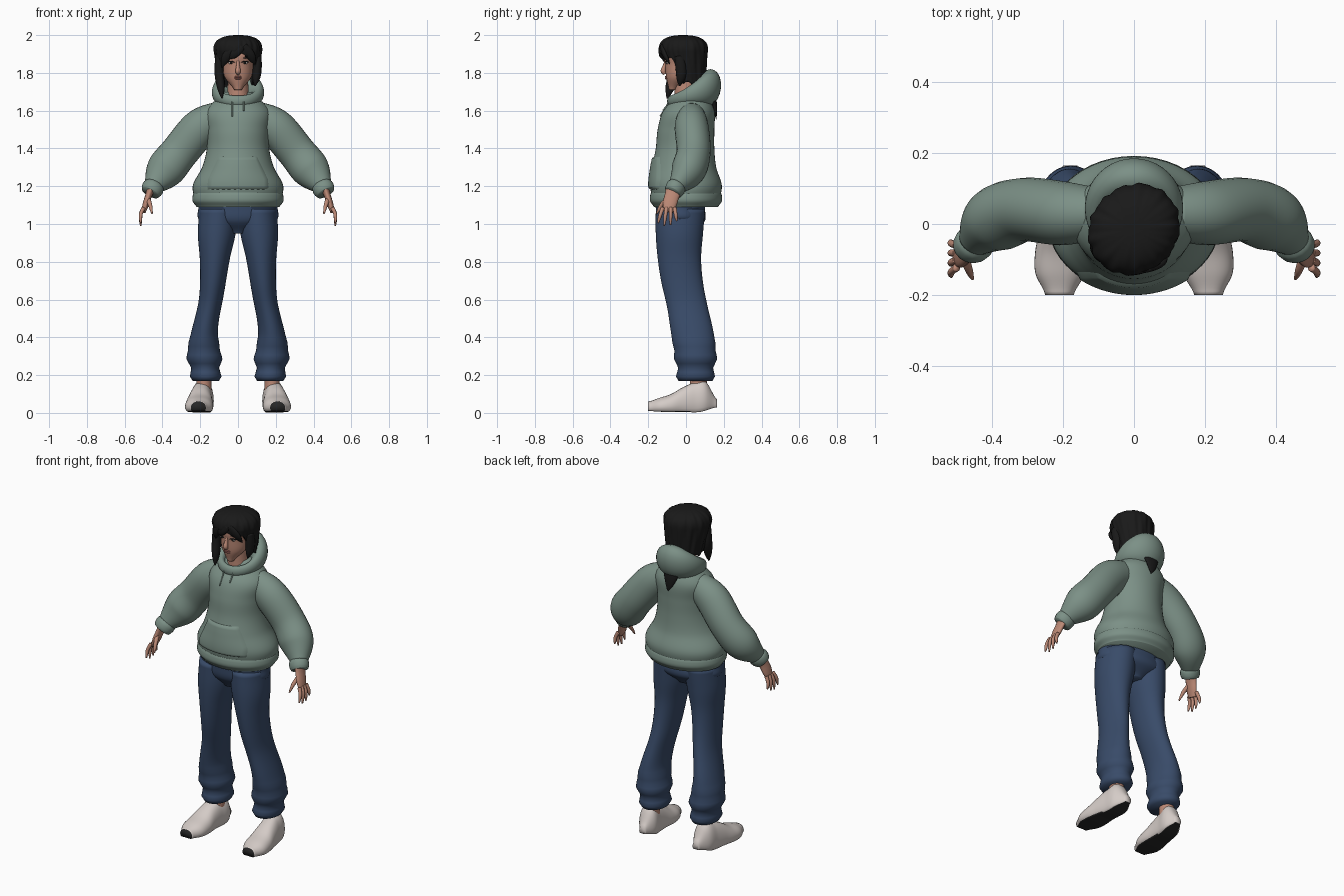
import bpy, bmesh
from math import sin, cos, pi, sqrt, copysign
from mathutils import Vector, Matrix

if "Cube" in bpy.data.objects:
    bpy.data.objects.remove(bpy.data.objects["Cube"])


def material(name, *rgb):
    colour = (*rgb, 1)
    mat = bpy.data.materials.new(name)
    mat.use_nodes = True
    mat.diffuse_color = colour
    mat.node_tree.nodes["Principled BSDF"].inputs["Base Color"].default_value = colour
    return mat


FABRIC = material("sage fabric", .2, .28, .24)
DENIM = material("blue denim", .04, .07, .14)
SKIN = material("skin", .5, .25, .18)
HAIR = material("black hair", .01, .01, .01)
SHOE = material("off white shoe", .66, .6, .57)
RUBBER = material("black rubber", .02, .02, .02)
LIP = material("lips", .36, .13, .11)
WHITE = material("eye white", .6, .55, .5)


def finish(name, bm, *materials):
    bmesh.ops.recalc_face_normals(bm, faces=bm.faces)
    mesh = bpy.data.meshes.new(name)
    bm.to_mesh(mesh)
    bm.free()
    for mat in materials:
        mesh.materials.append(mat)
    mesh.shade_smooth()
    ob = bpy.data.objects.new(name, mesh)
    bpy.context.collection.objects.link(ob)
    return ob


def along(values, t):
    """Smooth value at t through evenly spaced numbers or vectors."""
    last = len(values) - 1
    if last == 0:
        return values[0]
    i = min(int(t * last), last - 1)
    f = t * last - i
    before, start = values[max(i - 1, 0)], values[i]
    end, after = values[i + 1], values[min(i + 2, last)]
    ease = f * f * (3 - 2 * f)
    return (start + (end - start) * ease + (end - before) / 2 * (f * (1 - f) ** 2)
            - (after - start) / 2 * (f * f * (1 - f)))


def fractions(steps):
    return [i / steps for i in range(steps + 1)]


def angles(count):
    return [2 * pi * i / count for i in range(count)]


def join_rings(rings, loop=False):
    bm = bmesh.new()
    rows = [[bm.verts.new(p) for p in ring] for ring in rings]
    pairs = list(zip(rows, rows[1:]))
    if loop:
        pairs.append((rows[-1], rows[0]))
    else:
        bm.faces.new(rows[0])
        bm.faces.new(rows[-1])
    for lower, upper in pairs:
        for i in range(len(lower)):
            bm.faces.new((lower[i - 1], lower[i], upper[i], upper[i - 1]))
    return bm


def stack(name, mat, bottom, top, width, front, back, centre=(0,), side=1, ripple=0):
    """Level ellipses from bottom to top, with optional cloth folds low down."""
    rings = []
    for t in fractions(40):
        z = bottom + (top - bottom) * t
        fold = ripple * sin(t * 60) * max(0, 1 - t * 4)
        near, far = along(front, t) - fold, along(back, t) + fold
        rx, x = along(width, t) + fold, along(centre, t)
        rings.append([(side * (x + rx * cos(a)), (near + far) / 2 + (far - near) / 2 * sin(a), z)
                      for a in angles(48)])
    return finish(name, join_rings(rings), mat)


def tube(name, mat, points, radii, side=1, flat=1, sides=16):
    """Round or flattened tube through points."""
    path = [Vector(p) for p in points]
    steps = len(path) * 6
    spots = [along(path, t) for t in fractions(steps)]
    rings = []
    for i, t in enumerate(fractions(steps)):
        run = (spots[min(i + 1, steps)] - spots[max(i - 1, 0)]).normalized()
        across = run.cross(Vector((0, 1, 0))).normalized()
        depth = across.cross(run)
        r = along(radii, t)
        ring = [spots[i] + across * (r * cos(a)) + depth * (r * flat * sin(a)) for a in angles(sides)]
        rings.append([(side * p.x, p.y, p.z) for p in ring])
    return finish(name, join_rings(rings), mat)


def ball(name, mat, at, size):
    bm = bmesh.new()
    place = Matrix.Translation(at) @ Matrix.Diagonal((*size, 1))
    bmesh.ops.create_uvsphere(bm, u_segments=16, v_segments=10, radius=1, matrix=place)
    return finish(name, bm, mat)


# Hoodie body and ribbed hem
HEM, COLLAR = 1.1, 1.7
WIDTH = (.22, .24, .19, .165, .165, .17, .08)
FRONT = (-.17, -.19, -.18, -.16, -.15, -.12, -.04)
BACK = (.17, .19, .16, .15, .15, .15, .11)
stack("hoodie_body", FABRIC, HEM, COLLAR, WIDTH, FRONT, BACK)
stack("ribbed_hem", FABRIC, HEM - .01, HEM + .08, (.22, .24, .24, .23),
      (-.17, -.19, -.19, -.18), (.17, .19, .19, .18))


def chest(x, z):
    """Front surface of the hoodie body."""
    t = (z - HEM) / (COLLAR - HEM)
    near, far = along(FRONT, t), along(BACK, t)
    bulge = sqrt(max(0, 1 - (x / along(WIDTH, t)) ** 2))
    return (near + far) / 2 - (far - near) / 2 * bulge


# Pouch pocket: raised panel with slanted upper sides and tucked edges
bm = bmesh.new()
rows = []
for v in fractions(16):
    half, z = .165 - .09 * max(0, v - .3), 1.18 + .18 * v
    row = []
    for u in fractions(24):
        x = half * (2 * u - 1)
        rim = u in (0, 1) or v in (0, 1)
        row.append(bm.verts.new((x, chest(x, z) + (.006 if rim else -.01), z)))
    rows.append(row)
for lower, upper in zip(rows, rows[1:]):
    for i in range(len(lower) - 1):
        bm.faces.new((lower[i], lower[i + 1], upper[i + 1], upper[i]))
finish("pouch_pocket", bm, FABRIC)

# Hood lying round the neck, fuller towards the back
rings = []
for a in angles(48):
    rear = (1 + sin(a)) / 2
    wide, tall = .02 + .045 * rear ** 2, .03 + .07 * rear ** 2
    ring = []
    for b in angles(20):
        out = wide * cos(b) + .1 * rear * tall * sin(b)
        ring.append(((.105 + out) * cos(a), .02 + (.1 + out) * sin(a), 1.65 + .07 * rear + tall * sin(b)))
    rings.append(ring)
finish("hood", join_rings(rings, loop=True), FABRIC)


def shoe(name, side):
    """Cross-sections from heel to toe; the flat underside and toe cap are rubber."""
    rings = []
    for t in fractions(36):
        half = along((.02, .056, .06, .066, .074, .07, .04), t)
        top = along((.07, .165, .16, .135, .1, .08, .06), t)
        low = along((.03, .005, .005, .005, .01), t)
        x, y = along((.18, .2, .21), t), .165 - .365 * t
        mid = low + (top - low) / 3
        ring = []
        for a in angles(32):
            rise = (top - mid) * sin(a) if sin(a) > 0 else (mid - low) * max(-1, 1.6 * sin(a))
            ring.append((side * (x + half * copysign(abs(cos(a)) ** .8, cos(a))), y, mid + rise))
        rings.append(ring)
    bm = join_rings(rings)
    bmesh.ops.recalc_face_normals(bm, faces=bm.faces)
    for face in bm.faces:
        toe = face.calc_center_median().y < -.18 and face.normal.y < -.55
        face.material_index = int(toe or face.normal.z < -.75)
    finish(name, bm, SHOE, RUBBER)


for side, tag in ((1, "left"), (-1, "right")):
    # Sleeve, cuff and drawstring
    tube(tag + "_sleeve", FABRIC, [(.1, .03, 1.57), (.2, .03, 1.51), (.31, .04, 1.38), (.39, .01, 1.28),
                                   (.45, -.05, 1.2)], (.08, .1, .1, .1, .05), side, .9, 28)
    tube(tag + "_cuff", FABRIC, [(.44, -.045, 1.21), (.465, -.07, 1.165)], (.05, .058, .057, .05), side, .9)
    knot = 1.585 + .015 * side
    tube(tag + "_drawstring", FABRIC, [(.03, -.09, 1.66), (.03, chest(.03, 1.63) - .005, 1.63),
                                       (.03, chest(.03, knot) - .005, knot)], (.004,), side)

    # Hand: flat palm facing inwards, four spread fingers and a thumb
    tube(tag + "_palm", SKIN, [(.46, -.06, 1.19), (.48, -.08, 1.13), (.5, -.095, 1.065)],
         (.022, .018, .017, .012), side, 2.2)
    for k, length in enumerate((.065, .08, .075, .055)):
        root = -.123 + .021 * k
        tip = root - .025 + .012 * k
        tube(f"{tag}_finger_{k + 1}", SKIN, [(.5, root, 1.085), (.515, (root + tip) / 2, 1.05),
                                             (.515, tip, 1.07 - length)], (.011, .01, .009, .004), side)
    tube(tag + "_thumb", SKIN, [(.477, -.095, 1.135), (.465, -.13, 1.1), (.455, -.155, 1.055)],
         (.013, .012, .009, .004), side)

    # Trouser leg, ankle and shoe
    stack(tag + "_trouser_leg", DENIM, .17, 1.08, (.07, .09, .07, .063, .068, .08, .1, .1),
          (-.04, -.06, -.08, -.1, -.13, -.15, -.16, -.16), (.14, .16, .145, .115, .09, .08, .09, .1),
          (.17, .18, .14, .12, .105), side, .012)
    stack(tag + "_ankle", SKIN, .1, .25, (.04,), (.02,), (.11,), (.18,), side)
    shoe(tag + "_shoe", side)

    # Eye, lash, brow and ear
    eye = Vector((side * .036, -.099, 1.853))
    ball(tag + "_eye", WHITE, eye, (.015, .006, .007))
    ball(tag + "_iris", HAIR, eye + Vector((0, -.004, 0)), (.007, .004, .007))
    for part, lift in (("lash", .008), ("brow", .027)):
        z = eye.z + lift
        tube(f"{tag}_{part}", HAIR, [(.017, -.108, z - .005), (.038, -.105, z), (.058, -.09, z - .005)],
             (.002, .003, .002), side)
    ball(tag + "_ear", SKIN, (side * .08, 0, 1.83), (.012, .02, .03))

# Trouser seat
stack("trouser_seat", DENIM, .95, 1.15, (.06, .2, .21, .2), (-.1, -.15, -.16, -.16), (.04, .1, .1, .1))

# Neck, head, nose and mouth
stack("neck", SKIN, 1.6, 1.8, (.07, .056, .054), (-.06,), (.06,))
stack("head", SKIN, 1.71, 1.975, (.02, .07, .08, .085, .03), (-.09, -.105, -.11, -.11, -.04),
      (-.05, .04, .07, .09, .04))
tube("nose", SKIN, [(0, -.105, 1.87), (0, -.113, 1.84), (0, -.12, 1.81), (0, -.11, 1.795)],
     (.007, .009, .014, .009))
for name, z in (("upper_lip", 1.779), ("lower_lip", 1.77)):
    ball(name, LIP, (0, -.104, z), (.02, .008, .005))


def step(x, low, high):
    t = min(1, max(0, (x - low) / (high - low)))
    return t * t * (3 - 2 * t)


def hairline(turn):
    """Lower edge of the hair for a turn away from the front."""
    start = .95 if turn > 0 else .78
    away = abs(turn)
    fall = .125 * step(away, start, start + .4) + .045 * step(away, 1.8, 2.6)
    return 1.9 - .03 * min(1, away) - fall + .008 * sin(9 * turn)


# Hair shell: domed crown, tapering to the nape, with strand ridges
CROWN, TOP = 1.92, 2
rings = []
for t in fractions(36):
    ring = []
    for a in angles(112):
        turn = (a + 3 * pi / 2) % (2 * pi) - pi
        z = TOP - t ** 1.6 * (TOP - hairline(turn))
        below = max(0, CROWN - z)
        dome = max(0, 1 - max(0, (z - CROWN) / (TOP - CROWN)) ** 2.5) ** .4
        ridge = 1 + .05 * cos(2 * a - pi / 2) + .018 * sin(13 * a + 5 * t) + .012 * sin(23 * a - 3 * t)
        r = (.128 - .18 * below) * max(dome, .03) * ridge
        ring.append((r * cos(a), .13 * below - .015 + r * sin(a), z))
    rings.append(ring)
bm = join_rings(rings)
bmesh.ops.delete(bm, geom=[max(bm.faces, key=lambda f: len(f.verts) * (TOP - f.calc_center_median().z))],
                 context="FACES_ONLY")
shell = finish("hair_shell", bm, HAIR)
thickness = shell.modifiers.new("thickness", "SOLIDIFY")
thickness.thickness, thickness.offset = .018, -1

# Loose locks beside the face, fringe strands and the tail behind the hood
LOCKS = {
    "right_long_lock": [(-.1, -.06, 1.9), (-.1, -.065, 1.8), (-.09, -.085, 1.72), (-.085, -.1, 1.665)],
    "left_lock": [(.104, -.035, 1.89), (.1, -.025, 1.8), (.09, -.035, 1.73)],
    "fringe_right": [(-.03, -.128, 1.93), (-.062, -.118, 1.885), (-.085, -.095, 1.83)],
    "fringe_middle": [(.02, -.13, 1.94), (-.015, -.133, 1.905), (-.045, -.125, 1.875)],
    "fringe_left": [(.03, -.128, 1.94), (.066, -.112, 1.895), (.088, -.085, 1.845)],
}
for name, path in LOCKS.items():
    tube(name, HAIR, path, (.02, .024, .02, .003), flat=.5 if "fringe" in name else 1.2)
tube("hair_tail", HAIR, [(0, .13, 1.7), (0, .15, 1.63), (.01, .16, 1.555)], (.06, .05, .03, .004), flat=.35)
